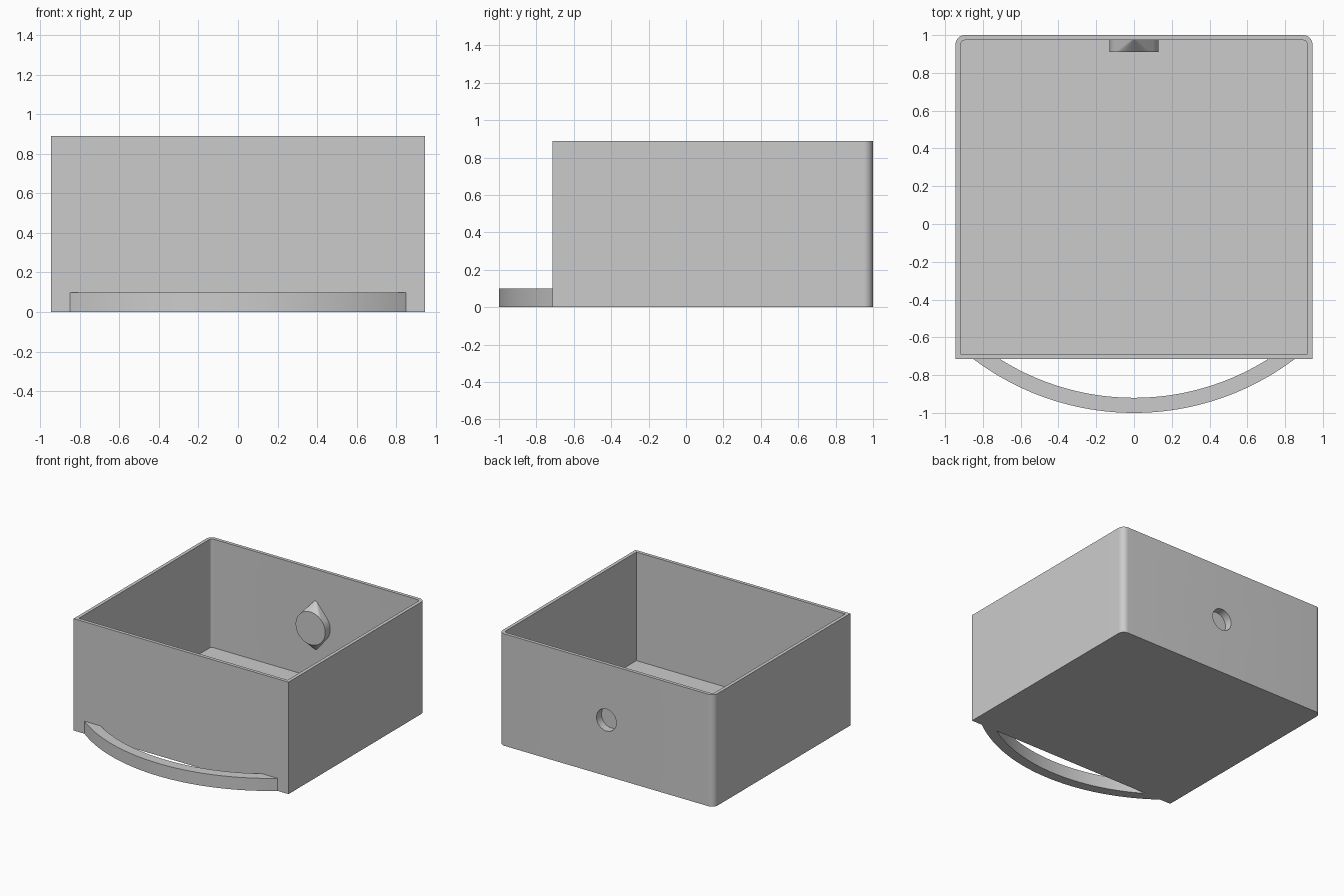
import bpy, bmesh, math
from mathutils import Vector

default = bpy.data.objects.get("Cube")
if default:
    bpy.data.objects.remove(default, do_unlink=True)

# Single grey material
grey = bpy.data.materials.new("plain grey")
grey.use_nodes = True
colour = (0.6, 0.6, 0.6, 1.0)
grey.diffuse_color = colour
grey.node_tree.nodes["Principled BSDF"].inputs["Base Color"].default_value = colour

HALF_W, FRONT, BACK, HEIGHT = 0.945, -0.715, 1.0, 0.89
WALL = 0.027
KNOB_Z, KNOB_R, KNOB_FACE = 0.445, 0.13, 0.91


def make_object(name, bm):
    bmesh.ops.recalc_face_normals(bm, faces=bm.faces)
    mesh = bpy.data.meshes.new(name)
    bm.to_mesh(mesh)
    bm.free()
    mesh.materials.append(grey)
    obj = bpy.data.objects.new(name, mesh)
    bpy.context.collection.objects.link(obj)
    return obj


def prism(name, outline, z0, z1):
    bm = bmesh.new()
    low = [bm.verts.new((x, y, z0)) for x, y in outline]
    face = bm.faces.new(low)
    up = bmesh.ops.extrude_face_region(bm, geom=[face])["geom"]
    bmesh.ops.translate(bm, vec=(0, 0, z1 - z0),
                        verts=[v for v in up if isinstance(v, bmesh.types.BMVert)])
    return make_object(name, bm)


def arc(cx, cy, r, a0, a1, n):
    return [(cx + r * math.cos(a0 + (a1 - a0) * i / n),
             cy + r * math.sin(a0 + (a1 - a0) * i / n)) for i in range(n + 1)]


def rounded_plan(inset, r):
    # Rectangle with rounded back corners
    w, f, b = HALF_W - inset, FRONT + inset, BACK - inset
    return ([(-w, f), (w, f)]
            + arc(w - r, b - r, r, 0, math.pi / 2, 12)
            + arc(-w + r, b - r, r, math.pi / 2, math.pi, 12))


def ring(r, y, n=64):
    return [Vector((x, y, z)) for x, z in arc(0, KNOB_Z, r, 0, math.tau * (n - 1) / n, n - 1)]


def hull(name, points):
    bm = bmesh.new()
    for p in points:
        bm.verts.new(p)
    bmesh.ops.convex_hull(bm, input=bm.verts)
    bmesh.ops.dissolve_limit(bm, angle_limit=0.001, verts=bm.verts, edges=bm.edges)
    return make_object(name, bm)


def boolean(target, tool, operation):
    tool.hide_render = True
    mod = target.modifiers.new(operation.lower(), "BOOLEAN")
    mod.operation, mod.solver, mod.object = operation, "EXACT", tool
    bpy.ops.object.select_all(action="DESELECT")
    bpy.context.view_layer.objects.active = target
    target.select_set(True)
    bpy.ops.object.modifier_apply(modifier=mod.name)
    bpy.data.objects.remove(tool, do_unlink=True)


# Open-topped drawer box
box = prism("drawer_box", rounded_plan(0, 0.05), 0, HEIGHT)
boolean(box, prism("cavity_cutter", rounded_plan(WALL, 0.023), WALL, HEIGHT + 0.2), "DIFFERENCE")

# Round boss on the inner back wall, with pointed tips above and below
root = BACK - WALL + 0.01
tip = KNOB_R + root - KNOB_FACE
boss = hull("boss", ring(KNOB_R, KNOB_FACE) + ring(KNOB_R, root)
            + [Vector((0, root, KNOB_Z + s * tip)) for s in (-1, 1)])
boolean(box, boss, "UNION")

# Blind round pocket bored in from the back
pocket = hull("pocket_cutter", ring(0.087, KNOB_FACE + WALL) + ring(0.087, BACK + 0.1))
boolean(box, pocket, "DIFFERENCE")

# Curved handle: a band between two concentric arcs, rooted in the front wall
CY, R_OUT, R_IN = 0.41, 1.41, 1.33
drop = CY - (FRONT + 0.01)


def bow(r):
    half = math.acos(drop / r)
    return arc(0, CY, r, -math.pi / 2 - half, -math.pi / 2 + half, 64)


handle = prism("front_handle", bow(R_OUT) + bow(R_IN)[::-1], 0, 0.1)

# Smooth curved surfaces, keep edges crisp
for obj in (box, handle):
    bpy.ops.object.select_all(action="DESELECT")
    bpy.context.view_layer.objects.active = obj
    obj.select_set(True)
    bpy.ops.object.shade_smooth_by_angle(angle=math.radians(25))
